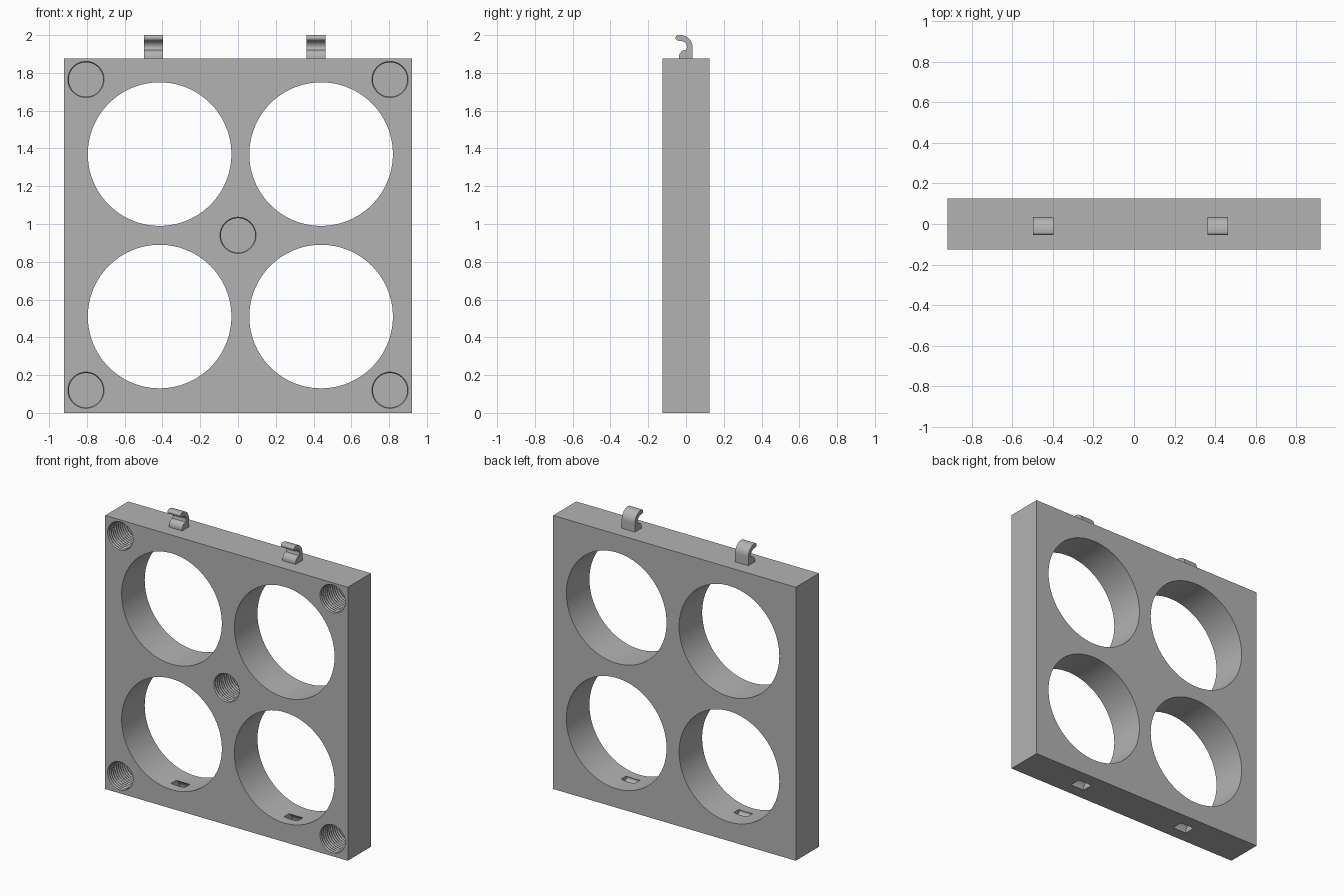
import bpy, bmesh, math
from mathutils import Matrix, Vector

cube = bpy.data.objects.get("Cube")
if cube:
    bpy.data.objects.remove(cube, do_unlink=True)

HALF_W, HALF_D, HEIGHT = 0.92, 0.125, 1.875
HOLE_X, HOLE_Z, HOLE_R = (-0.415, 0.44), (0.51, 1.37), 0.38

grey = bpy.data.materials.new("plain grey")
grey.use_nodes = True
colour = (0.45, 0.45, 0.45, 1)
grey.diffuse_color = colour
grey.node_tree.nodes["Principled BSDF"].inputs["Base Color"].default_value = colour


def make(name, bm):
    bmesh.ops.recalc_face_normals(bm, faces=bm.faces)
    mesh = bpy.data.meshes.new(name)
    bm.to_mesh(mesh)
    bm.free()
    obj = bpy.data.objects.new(name, mesh)
    bpy.context.collection.objects.link(obj)
    mesh.materials.append(grey)
    return obj


def activate(obj):
    bpy.ops.object.select_all(action='DESELECT')
    obj.select_set(True)
    bpy.context.view_layer.objects.active = obj


def cut(target, cutter):
    mod = target.modifiers.new("cut", 'BOOLEAN')
    mod.operation, mod.solver, mod.object = 'DIFFERENCE', 'EXACT', cutter
    activate(target)
    bpy.ops.object.modifier_apply(modifier=mod.name)
    bpy.data.objects.remove(cutter, do_unlink=True)


def lathe(name, profile, x, z, segments):
    """Solid of revolution about the y direction; profile is (radius, y)."""
    bm = bmesh.new()
    rings = []
    for r, y in profile:
        rings.append([bm.verts.new((x + r * math.cos(a), y, z + r * math.sin(a)))
                      for a in (2 * math.pi * i / segments for i in range(segments))])
    for low, high in zip(rings, rings[1:]):
        for i in range(segments):
            j = (i + 1) % segments
            bm.faces.new((low[i], low[j], high[j], high[i]))
    bm.faces.new(rings[0])
    bm.faces.new(rings[-1])
    return make(name, bm)


def arc(cy, cz, r, start, end, steps=10):
    return [(cy + r * math.cos(math.radians(start + (end - start) * i / steps)),
             cz + r * math.sin(math.radians(start + (end - start) * i / steps)))
            for i in range(steps + 1)]


def extrude(name, outline, x, width, z):
    """Extrude a (y, z) outline along x."""
    bm = bmesh.new()
    face = bm.faces.new([bm.verts.new((x - width / 2, py, z + pz)) for py, pz in outline])
    result = bmesh.ops.extrude_face_region(bm, geom=[face])
    verts = [v for v in result["geom"] if isinstance(v, bmesh.types.BMVert)]
    bmesh.ops.translate(bm, verts=verts, vec=(width, 0, 0))
    return make(name, bm)


# Side outline of a hook: outer bend, rounded tip, inner bend, rounded foot
hook_outline = ([(0.035, 0)]
                + arc(-0.03, 0.06, 0.065, 0, 90, 16)
                + arc(-0.04, 0.11, 0.015, 90, 270)
                + arc(-0.03, 0.06, 0.035, 90, 0)
                + arc(0.0, 0.01, 0.037, 90, 180)
                + [(-0.037, 0)])

# Thick square plate
bm = bmesh.new()
bmesh.ops.create_cube(bm, size=1, matrix=Matrix.Translation((0, 0, HEIGHT / 2))
                      @ Matrix.Diagonal((2 * HALF_W, 2 * HALF_D, HEIGHT, 1)))
plate = make("plate", bm)

# Four large through holes
for x in HOLE_X:
    for z in HOLE_Z:
        cut(plate, lathe("hole_cutter", [(HOLE_R, -0.3), (HOLE_R, 0.3)], x, z, 96))

# Hook sockets in the underside, slightly larger than the hooks
socket_outline = [(y * 1.08, z * 1.12 if z > 0 else -0.02) for y, z in hook_outline]
for x in HOLE_X:
    cut(plate, extrude("socket_cutter", socket_outline, x, 0.105, 0))

# Ridged blind holes in the corners and centre of the front
depth, pitch = 0.2, 0.02
ridges = [(0.096, -HALF_D - 0.02), (0.096, -HALF_D)]
for i in range(int(depth / pitch)):
    y = -HALF_D + i * pitch
    ridges += [(0.091, y + pitch / 2), (0.096, y + pitch)]
for x, z in [(0, 0.94)] + [(sx * 0.805, z) for sx in (-1, 1) for z in (0.12, 1.765)]:
    cut(plate, lathe("ridged_cutter", ridges, x, z, 48))

# Two hooks on the top edge
hooks = [extrude(name, hook_outline, x, 0.1, HEIGHT)
         for name, x in (("right_hook", -0.447), ("left_hook", 0.413))]

for obj in [plate] + hooks:
    activate(obj)
    bpy.ops.object.shade_smooth_by_angle()
